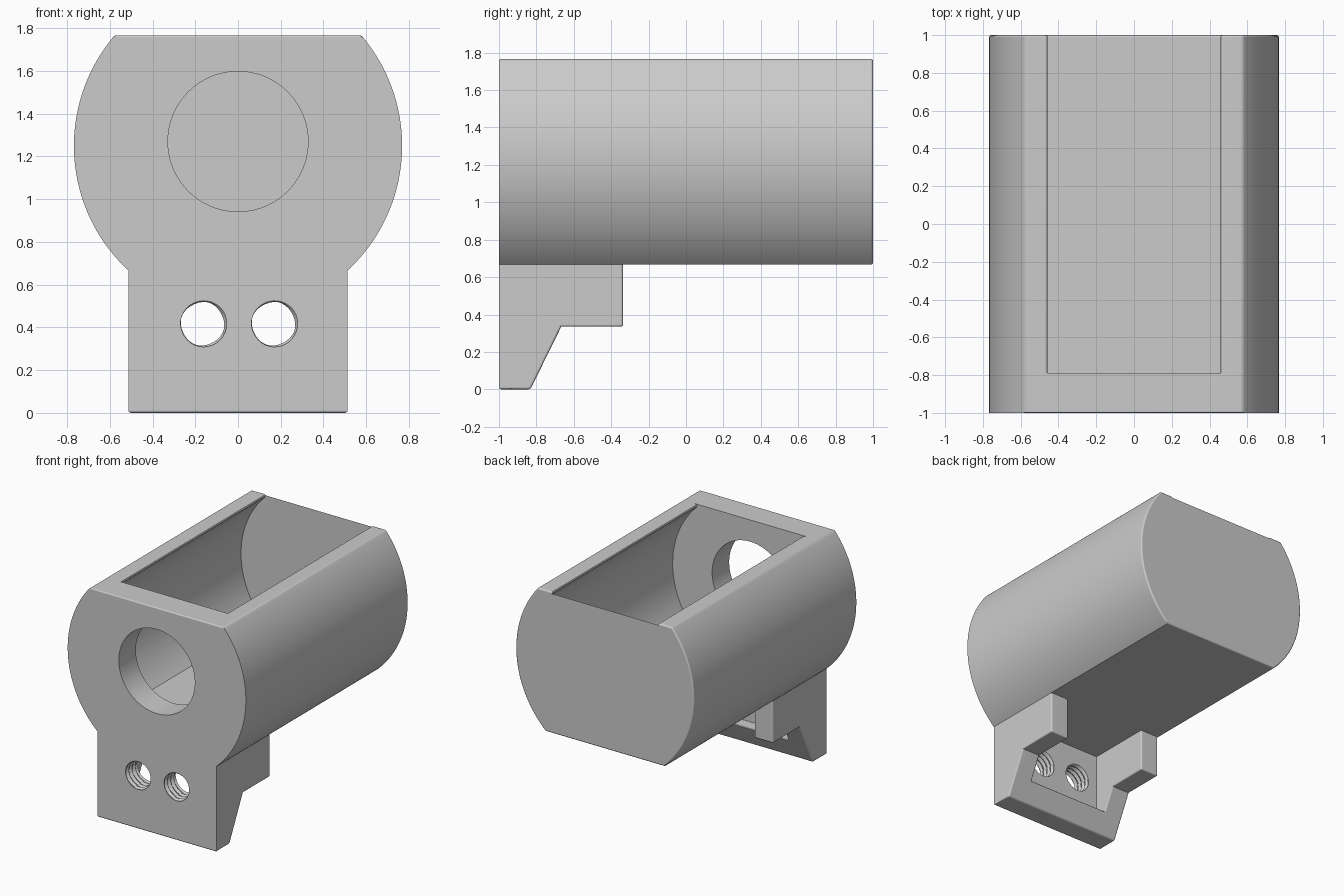
import bpy, bmesh, math

default = bpy.data.objects.get("Cube")
if default:
    bpy.data.objects.remove(default, do_unlink=True)

# Main dimensions
CENTRE_Z, TOP, BOTTOM, FLOOR = 1.25, 1.767, 0.667, 0.767
OUTER, INNER, STRETCH = 0.768, 0.668, 1.02
FRONT, BACK = -1.0, 1.0

grey = bpy.data.materials.new("plain grey")
grey.use_nodes = True
grey.diffuse_color = (0.6, 0.6, 0.6, 1)
grey.node_tree.nodes["Principled BSDF"].inputs["Base Color"].default_value = (0.6, 0.6, 0.6, 1)


def finish(name, bm):
    bmesh.ops.recalc_face_normals(bm, faces=bm.faces)
    mesh = bpy.data.meshes.new(name)
    bm.to_mesh(mesh)
    bm.free()
    mesh.materials.append(grey)
    obj = bpy.data.objects.new(name, mesh)
    bpy.context.collection.objects.link(obj)
    return obj


def loft(name, rings):
    """Closed solid through matching rings of points, capped at both ends."""
    bm = bmesh.new()
    loops = [[bm.verts.new(p) for p in ring] for ring in rings]
    n = len(loops[0])
    for a, b in zip(loops, loops[1:]):
        for i in range(n):
            k = (i + 1) % n
            bm.faces.new((a[i], a[k], b[k], b[i]))
    bm.faces.new(loops[0])
    bm.faces.new(loops[-1])
    return finish(name, bm)


def prism_y(name, profile, start, end):
    return loft(name, [[(x, y, z) for x, z in profile] for y in (start, end)])


def prism_x(name, profile, half):
    return loft(name, [[(x, y, z) for y, z in profile] for x in (-half, half)])


def sleeve_side(radius, z0, z1, steps=40):
    """Right-hand arc of the slightly tall sleeve section, from height z0 to z1."""
    a0, a1 = [math.asin((z - CENTRE_Z) / (radius * STRETCH)) for z in (z0, z1)]
    angles = [a0 + (a1 - a0) * i / steps for i in range(steps + 1)]
    return [(radius * math.cos(a), CENTRE_Z + radius * STRETCH * math.sin(a)) for a in angles]


def mirrored(half):
    return half + [(-x, z) for x, z in reversed(half)]


def cut(target, tool):
    """Subtract the tool and discard it."""
    tool.hide_render = True
    mod = target.modifiers.new("cut", "BOOLEAN")
    mod.operation, mod.solver, mod.object = "DIFFERENCE", "EXACT", tool
    bpy.context.view_layer.update()
    bpy.context.view_layer.objects.active = target
    bpy.ops.object.modifier_apply(modifier=mod.name)
    bpy.data.objects.remove(tool, do_unlink=True)


def soften(obj, rule, width=0.012):
    """Bevel the outward edges that satisfy the rule, then shade smooth."""
    bm = bmesh.new()
    bm.from_mesh(obj.data)
    bmesh.ops.remove_doubles(bm, verts=bm.verts, dist=0.0002)
    edges = [e for e in bm.edges if len(e.link_faces) == 2
             and e.calc_face_angle_signed(0) > math.radians(25)
             and rule(e.verts[0].co, e.verts[1].co)]
    bmesh.ops.bevel(bm, geom=edges, offset=width, segments=3, profile=0.5, affect="EDGES")
    bm.to_mesh(obj.data)
    bm.free()
    obj.data.update()
    bpy.ops.object.select_all(action="DESELECT")
    obj.select_set(True)
    bpy.context.view_layer.objects.active = obj
    bpy.ops.object.shade_smooth_by_angle(angle=math.radians(40))
    # Large flat faces keep their own normals
    weighted = obj.modifiers.new("weighted normals", "WEIGHTED_NORMAL")
    weighted.keep_sharp = True


# Sleeve: round barrel flattened on top and underneath
sleeve = prism_y("sleeve", mirrored(sleeve_side(OUTER, BOTTOM, TOP)), FRONT, BACK)

# Cavity open at the back and top, with a flat floor and rounded lips
wall = sleeve_side(INNER, FLOOR, TOP - 0.028)
lip = [(0.457, TOP - 0.013), (0.461, TOP - 0.004), (0.475, TOP), (0.475, TOP + 0.2)]
cut(sleeve, prism_y("cavity_cutter", mirrored(wall + lip), -0.79, BACK + 0.2))

# Large round opening through the front wall
circle = [(0.328 * math.cos(i / 96 * math.tau), 1.27 + 0.328 * math.sin(i / 96 * math.tau))
          for i in range(96)]
cut(sleeve, prism_y("opening_cutter", circle, -1.2, -0.7))
soften(sleeve, lambda a, b: min(a.y, b.y) > BACK - 0.001 or min(a.z, b.z) > TOP - 0.001)

# Clamp foot: stepped side profile with a rear pocket between two legs
foot = prism_x("clamp_foot", [(FRONT, 0), (-0.832, 0), (-0.667, 0.335), (-0.337, 0.335),
                              (-0.337, BOTTOM), (FRONT, BOTTOM)], 0.513)
cut(foot, prism_x("pocket_cutter", [(-0.85, 0.16), (0, 0.16), (0, 0.9), (-0.85, 0.9)], 0.352))


def thread_cutter(x, z, start, pitch=0.04, sides=32, per_turn=4, turns=6):
    """Screw shaped plug whose radius follows a helical ridge."""
    rings = []
    for j in range(turns * per_turn + 1):
        y = start + j * pitch / per_turn
        ring = []
        for i in range(sides):
            wave = abs(((y / pitch + i / sides) % 1) * 2 - 1)
            r, a = 0.099 + 0.018 * wave, i / sides * math.tau
            ring.append((x + r * math.cos(a), y, z + r * math.sin(a)))
        rings.append(ring)
    return loft("thread_cutter", rings)


# Two threaded screw holes
for side in (-1, 1):
    cut(foot, thread_cutter(side * 0.166, 0.417, -1.043))


def foot_edge(a, b):
    outer = min(abs(a.x), abs(b.x)) > 0.3 or max(a.z, b.z) < 0.2
    behind = max(a.y, b.y) > FRONT + 0.01 or max(a.z, b.z) < 0.01
    return outer and behind and min(a.z, b.z) < BOTTOM - 0.01


soften(foot, foot_edge)
